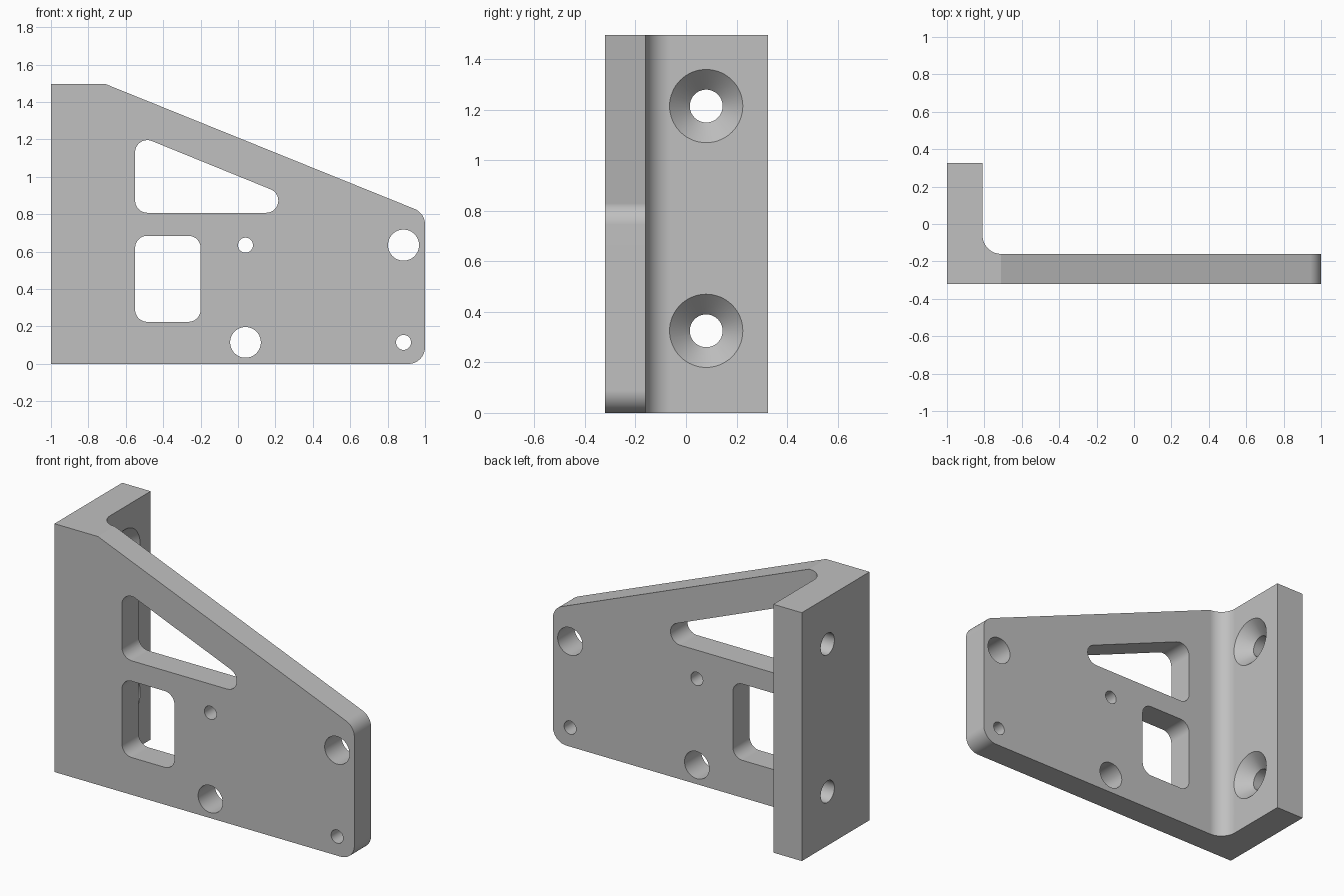
import bpy, bmesh, math
from mathutils import Vector

cube = bpy.data.objects.get("Cube")
if cube:
    bpy.data.objects.remove(cube, do_unlink=True)


def rounded(corners, steps=14):
    """Outline from (x, y, radius) corners; radius 0 stays sharp."""
    out = []
    for i, (x, y, r) in enumerate(corners):
        p = Vector((x, y))
        if not r:
            out.append(p)
            continue
        a = (Vector(corners[i - 1][:2]) - p).normalized()
        b = (Vector(corners[(i + 1) % len(corners)][:2]) - p).normalized()
        half = a.angle(b) / 2
        centre = p + (a + b).normalized() * (r / math.sin(half))
        u = p + a * (r / math.tan(half)) - centre
        v = p + b * (r / math.tan(half)) - centre
        start = math.atan2(u.y, u.x)
        sweep = math.remainder(math.atan2(v.y, v.x) - start, math.tau)
        for k in range(steps + 1):
            t = start + sweep * k / steps
            out.append(centre + Vector((math.cos(t), math.sin(t))) * r)
    return out


def finish(name, bm):
    bmesh.ops.recalc_face_normals(bm, faces=bm.faces)
    mesh = bpy.data.meshes.new(name)
    bm.to_mesh(mesh)
    bm.free()
    obj = bpy.data.objects.new(name, mesh)
    bpy.context.collection.objects.link(obj)
    return obj


def prism(name, outline, low, high, upright):
    """Closed extrusion of an outline along y (upright) or along z."""
    bm = bmesh.new()
    ends = []
    for d in (low, high):
        ends.append([bm.verts.new((p.x, d, p.y) if upright else (p.x, p.y, d)) for p in outline])
        bm.faces.new(ends[-1])
    near, far = ends
    for i in range(len(outline)):
        bm.faces.new((near[i - 1], near[i], far[i], far[i - 1]))
    return finish(name, bm)


def circle(x, z, r, count=64):
    return [Vector((x + r * math.cos(math.tau * k / count),
                    z + r * math.sin(math.tau * k / count))) for k in range(count)]


def countersink(z, y=0.08):
    """Revolved cutter along x: straight bore opening into a cone."""
    bm = bmesh.new()
    profile = [(-1.1, 0), (-1.1, 0.065), (-0.89, 0.065), (-0.79, 0.165), (-0.79, 0)]
    verts = [bm.verts.new((x, y + r, z)) for x, r in profile]
    edges = [bm.edges.new(pair) for pair in zip(verts, verts[1:])]
    bmesh.ops.spin(bm, geom=verts + edges, cent=(0, y, z), axis=(1, 0, 0),
                   angle=math.tau, steps=64, use_duplicate=False)
    bmesh.ops.remove_doubles(bm, verts=bm.verts, dist=0.0005)
    return finish("countersink_cutter", bm)


def combine(obj, tool, operation):
    mod = obj.modifiers.new("shape", 'BOOLEAN')
    mod.operation, mod.solver, mod.object = operation, 'EXACT', tool
    bpy.context.view_layer.objects.active = obj
    bpy.ops.object.modifier_apply(modifier=mod.name)
    bpy.data.objects.remove(tool, do_unlink=True)


# L-shaped section with a filleted inner corner
section = rounded([(-1, -0.32, 0), (1.1, -0.32, 0), (1.1, -0.16, 0),
                   (-0.81, -0.16, 0.1), (-0.81, 0.325, 0), (-1, 0.325, 0)])
bracket = prism("angle_bracket", section, -0.1, 1.7, False)

# Sloped front outline
outline = rounded([(-1.1, 0, 0), (1, 0, 0.09), (1, 0.806, 0.09),
                   (-0.71, 1.497, 0), (-1.1, 1.497, 0)])
combine(bracket, prism("outline_cutter", outline, -0.6, 0.6, True), 'INTERSECT')

# Windows and round holes through the plate
openings = [
    rounded([(-0.55, 0.225, 0.065), (-0.2, 0.225, 0.065), (-0.2, 0.685, 0.065), (-0.55, 0.685, 0.065)]),
    rounded([(-0.55, 0.808, 0.065), (0.483, 0.808, 0.065), (-0.55, 1.228, 0.065)]),
    circle(0.04, 0.635, 0.04), circle(0.885, 0.635, 0.083),
    circle(0.04, 0.115, 0.082), circle(0.885, 0.115, 0.04),
]
for shape in openings:
    combine(bracket, prism("opening_cutter", shape, -0.5, -0.1, True), 'DIFFERENCE')

# Countersunk screw holes in the flange
for height in (0.325, 1.215):
    combine(bracket, countersink(height), 'DIFFERENCE')

# Grey finish and shading
grey = bpy.data.materials.new("plain grey")
grey.use_nodes = True
colour = (0.53, 0.53, 0.53, 1)
grey.diffuse_color = colour
grey.node_tree.nodes["Principled BSDF"].inputs["Base Color"].default_value = colour
bracket.data.materials.clear()
bracket.data.materials.append(grey)
for poly in bracket.data.polygons:
    poly.material_index = 0
bpy.ops.object.select_all(action='DESELECT')
bracket.select_set(True)
bpy.context.view_layer.objects.active = bracket
bpy.ops.object.shade_smooth_by_angle(angle=math.radians(20))
bracket.modifiers.new("even_shading", 'WEIGHTED_NORMAL').keep_sharp = True
